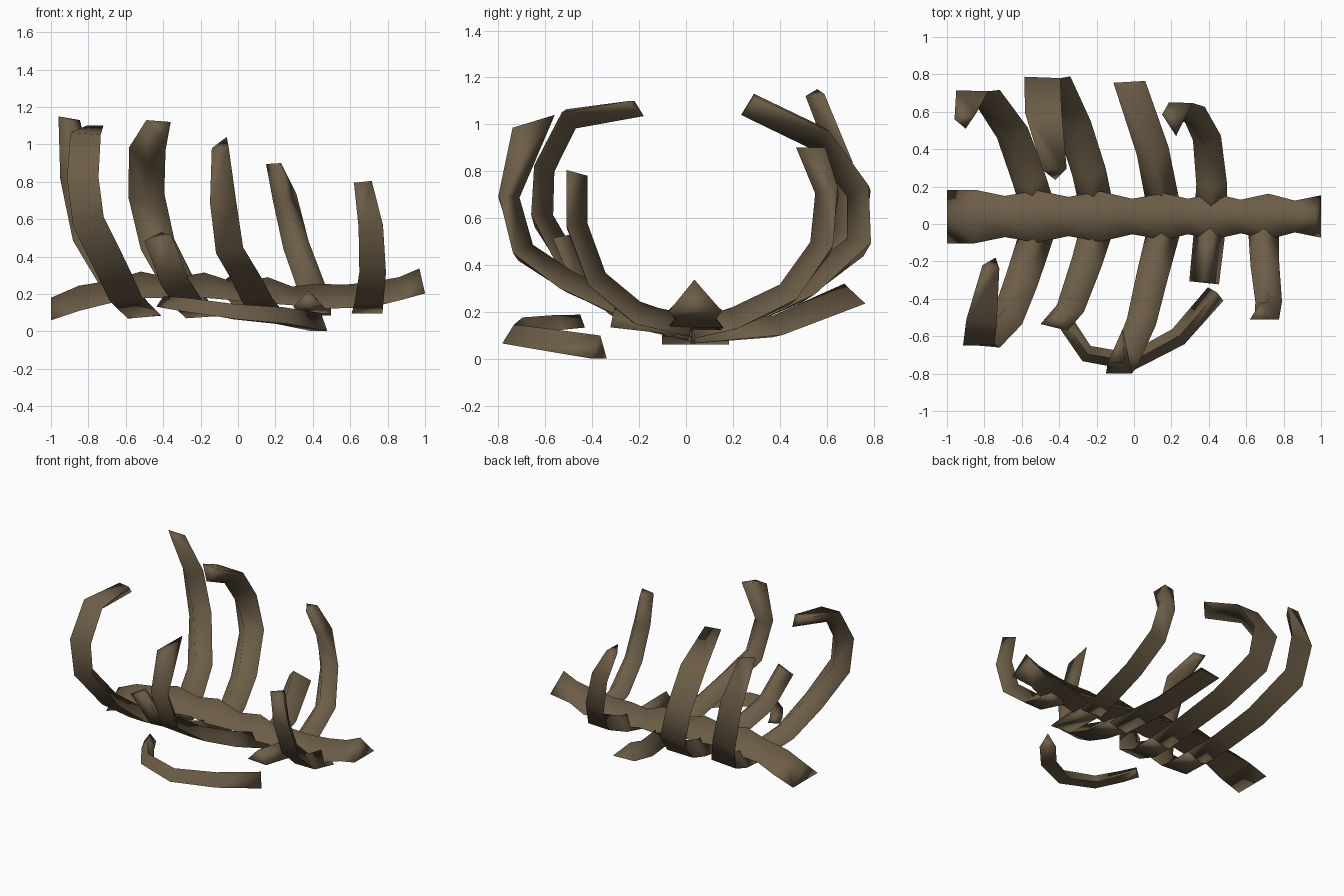
import bpy, bmesh, math
from mathutils import Vector

bone = bpy.data.materials.new("weathered_bone")
bone.diffuse_color = (0.150, 0.109, 0.063, 1)


def skin(name, rings):
    """Close a softly shaded tube around a list of triangular rings."""
    bm = bmesh.new()
    loops = [[bm.verts.new(p) for p in ring] for ring in rings]
    for a, b in zip(loops, loops[1:]):
        for i in range(3):
            j = (i + 1) % 3
            bm.faces.new((a[i], a[j], b[j], b[i]))
    bm.faces.new(loops[0])
    bm.faces.new(loops[-1])
    bmesh.ops.recalc_face_normals(bm, faces=bm.faces)
    me = bpy.data.meshes.new(name)
    bm.to_mesh(me)
    bm.free()
    me.materials.append(bone)
    ob = bpy.data.objects.new(name, me)
    bpy.context.collection.objects.link(ob)
    # soft ridge, crisp edges along the flat side
    bpy.ops.object.select_all(action='DESELECT')
    ob.select_set(True)
    bpy.context.view_layer.objects.active = ob
    bpy.ops.object.shade_smooth_by_angle(angle=math.radians(112))
    return ob


def rib(name, path, w0, w1, d0, d1, tip=None, inward=None):
    """Triangular bar: flat side outward, ridge facing the chest centre.
    tip gives the broken end: outer left, outer right, ridge."""
    pts = [Vector(p) for p in path]
    rings = []
    for i, p in enumerate(pts):
        t = pts[min(i + 1, len(pts) - 1)] - pts[max(i - 1, 0)]
        t.normalize()
        f = i / (len(pts) - 1)
        w, d = w0 + (w1 - w0) * f, d0 + (d1 - d0) * f
        if inward:
            n = Vector(inward)
            n = (n - t * n.dot(t)).normalized()
            side = t.cross(n)
        else:
            side = Vector((1, 0, 0))
            side = (side - t * side.dot(t)).normalized()
            n = side.cross(t)
            if n.dot(Vector((p.x, 0, 0.65)) - p) < 0:
                n = -n
        rings.append([p - side * w / 2 - n * d / 2,
                      p + side * w / 2 - n * d / 2, p + n * d / 2])
    if tip:
        rings[-1] = tip
    return skin(name, rings)


# spine: x, half width, bottom z, top z; knobbly, ridge upward
spine = [(-1, .143, .06, .18), (-.85, .143, .11, .245), (-.69, .11, .15, .27),
         (-.52, .14, .18, .32), (-.35, .105, .18, .285), (-.18, .135, .18, .315),
         (-.01, .095, .165, .26), (.16, .125, .15, .29), (.29, .095, .14, .24),
         (.42, .125, .12, .255), (.57, .09, .125, .25), (.72, .122, .13, .265),
         (.86, .085, .165, .29), (1, .113, .203, .337)]
skin("spine", [[(x, .04 - w, b), (x, .04 + w, b), (x - .03 * (x == 1), .036, t)]
               for x, w, b, t in spine])

# ribs on the front side
rib("front_rib_1", [(-.5, .02, .12), (-.6, -.28, .215), (-.68, -.48, .375), (-.8, -.61, .6),
                    (-.83, -.605, .81), (-.815, -.495, 1.02), (-.76, -.21, 1.07)],
    .185, .16, .09, .09,
    tip=[(-.81, -.22, 1.1), (-.72, -.24, 1.1), (-.74, -.18, 1.035)])
rib("front_rib_2", [(-.19, .02, .12), (-.25, -.18, .17), (-.34, -.42, .3), (-.425, -.53, .51)],
    .18, .14, .09, .09,
    tip=[(-.5, -.535, .485), (-.355, -.57, .515), (-.41, -.49, .53)])
rib("front_rib_3", [(.17, .02, .12), (.1, -.25, .215), (.04, -.5, .33), (-.045, -.69, .46),
                    (-.08, -.755, .69), (-.095, -.65, 1.02)],
    .18, .13, .09, .09,
    tip=[(-.14, -.74, .98), (-.05, -.74, .985), (-.06, -.56, 1.04)])
rib("front_rib_4", [(.41, .02, .14), (.375, -.31, .175)], .17, .16, .09, .085)
rib("front_rib_5", [(.69, .02, .14), (.7, -.2, .19), (.72, -.38, .34), (.71, -.465, .57),
                    (.67, -.465, .79)],
    .165, .12, .09, .09,
    tip=[(.62, -.51, .795), (.715, -.51, .805), (.675, -.42, .78)])

# ribs on the back side
rib("back_rib_1", [(-.5, .03, .12), (-.56, .22, .175), (-.65, .46, .29), (-.8, .665, .53),
                   (-.865, .67, .82), (-.9, .555, 1.13)],
    .185, .17, .09, .085,
    tip=[(-.96, .56, 1.15), (-.845, .59, 1.13), (-.9, .51, 1.12)])
rib("back_rib_2", [(-.19, .03, .12), (-.24, .26, .19), (-.32, .5, .3), (-.43, .73, .49),
                   (-.49, .735, .71), (-.485, .57, .935), (-.42, .27, 1.085)],
    .18, .2, .09, .11,
    tip=[(-.49, .29, 1.13), (-.36, .295, 1.12), (-.42, .235, 1.04)])
rib("back_rib_3", [(.17, .03, .11), (.1, .38, .14), (-.025, .715, .265)], .18, .17, .09, .09,
    tip=[(-.11, .755, .235), (.06, .765, .235), (-.02, .675, .32)])
rib("back_rib_4", [(.41, .03, .13), (.415, .2, .17), (.39, .43, .28), (.31, .575, .48),
                   (.25, .6, .71), (.19, .53, .895)],
    .175, .12, .09, .1,
    tip=[(.15, .585, .895), (.23, .595, .9), (.225, .47, .9)])

# broken rib lying on the ground
rib("fallen_rib", [(.44, -.37, .05), (.24, -.6, .085), (-.01, -.735, .105),
                   (-.25, -.695, .14), (-.35, -.55, .155), (-.4, -.45, .16)],
    .11, .08, .098, .055, inward=(0, 0, 1))
